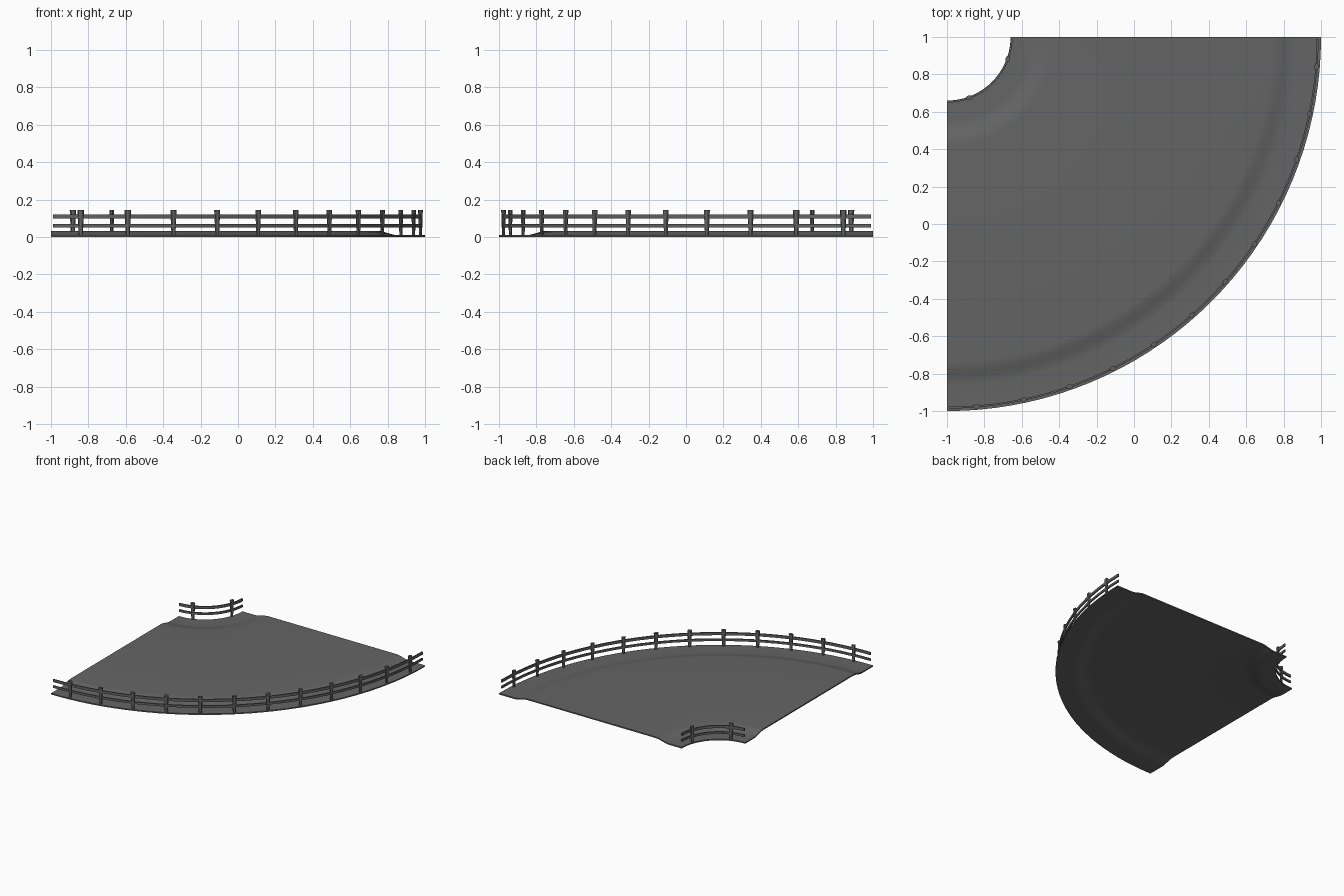
import bpy
import bmesh
from math import cos, sin, pi, radians
from mathutils import Matrix, Vector

if "Cube" in bpy.data.objects:
    bpy.data.objects.remove(bpy.data.objects["Cube"])

CENTRE = Vector((-1, 1, 0))     # pivot of the quarter turn


def material(name, grey):
    colour = (grey, grey, grey, 1)
    mat = bpy.data.materials.new(name)
    mat.use_nodes = True
    mat.diffuse_color = colour
    bsdf = mat.node_tree.nodes["Principled BSDF"]
    bsdf.inputs["Base Color"].default_value = colour
    bsdf.inputs["Roughness"].default_value = 0.8
    return mat


asphalt = material("asphalt grey", 0.13)
fence_grey = material("fence grey", 0.125)


def finish(bm, name, mat):
    bmesh.ops.recalc_face_normals(bm, faces=bm.faces)
    mesh = bpy.data.meshes.new(name)
    bm.to_mesh(mesh)
    bm.free()
    mesh.materials.append(mat)
    obj = bpy.data.objects.new(name, mesh)
    bpy.context.collection.objects.link(obj)
    bpy.ops.object.select_all(action='DESELECT')
    obj.select_set(True)
    bpy.context.view_layer.objects.active = obj
    bpy.ops.object.shade_smooth_by_angle(angle=radians(30))
    return obj


def on_arc(radius, angle, z):
    return CENTRE + Vector((radius * cos(angle), -radius * sin(angle), z))


def sweep(name, section, mat, steps, margin=0.0):
    """Sweep a closed (radius, height) section through the quarter turn."""
    bm = bmesh.new()
    rings = []
    for i in range(steps + 1):
        angle = margin + (pi / 2 - 2 * margin) * i / steps
        rings.append([bm.verts.new(on_arc(r, angle, z)) for r, z in section])
    count = len(section)
    for a, b in zip(rings, rings[1:]):
        for j in range(count):
            k = (j + 1) % count
            bm.faces.new((a[j], a[k], b[k], b[j]))
    bm.faces.new(rings[0])
    bm.faces.new(rings[-1])
    return finish(bm, name, mat)


# Road slab: raised carriageway with a soft step down to each shoulder
LOW, RISE, THICK = 0.01, 0.023, 0.01
INNER, OUTER = 0.34, 2.0


def soft_step(start, end, up, n=6):
    points = []
    for i in range(n + 1):
        t = i / n
        blend = (1 - cos(pi * t)) / 2
        height = LOW + RISE * (blend if up else 1 - blend)
        points.append((start + (end - start) * t, height))
    return points


top = [(INNER, LOW)] + soft_step(0.45, 0.58, True)
top += soft_step(1.74, 1.86, False) + [(OUTER, LOW)]
bottom = [(r, z - THICK) for r, z in reversed(top)]
sweep("road_surface", top + bottom, asphalt, 36)


# Guard fences: two rails and tapered posts along each edge
def fence(side, radius, post_angles, steps):
    for label, low, high in (("lower", 0.052, 0.07), ("upper", 0.1, 0.122)):
        a, b = radius - 0.005, radius + 0.005
        section = [(a, low), (b, low), (b, high), (a, high)]
        sweep(f"{side}_{label}_rail", section, fence_grey, steps, 0.01 / radius)

    bm = bmesh.new()
    for degrees in post_angles:
        angle = radians(degrees)
        place = (Matrix.Translation(on_arc(radius, angle, 0.075))
                 @ Matrix.Rotation(-angle, 4, 'Z')
                 @ Matrix.Diagonal((0.7, 1, 1, 1)))
        bmesh.ops.create_cone(bm, cap_ends=True, segments=8, radius1=0.011,
                              radius2=0.018, depth=0.138, matrix=place)
    finish(bm, f"{side}_fence_posts", fence_grey)


fence("outer", 1.982, [4.6 + 7.345 * i for i in range(12)], 36)
fence("inner", 0.346, [19.8, 70.2], 16)
